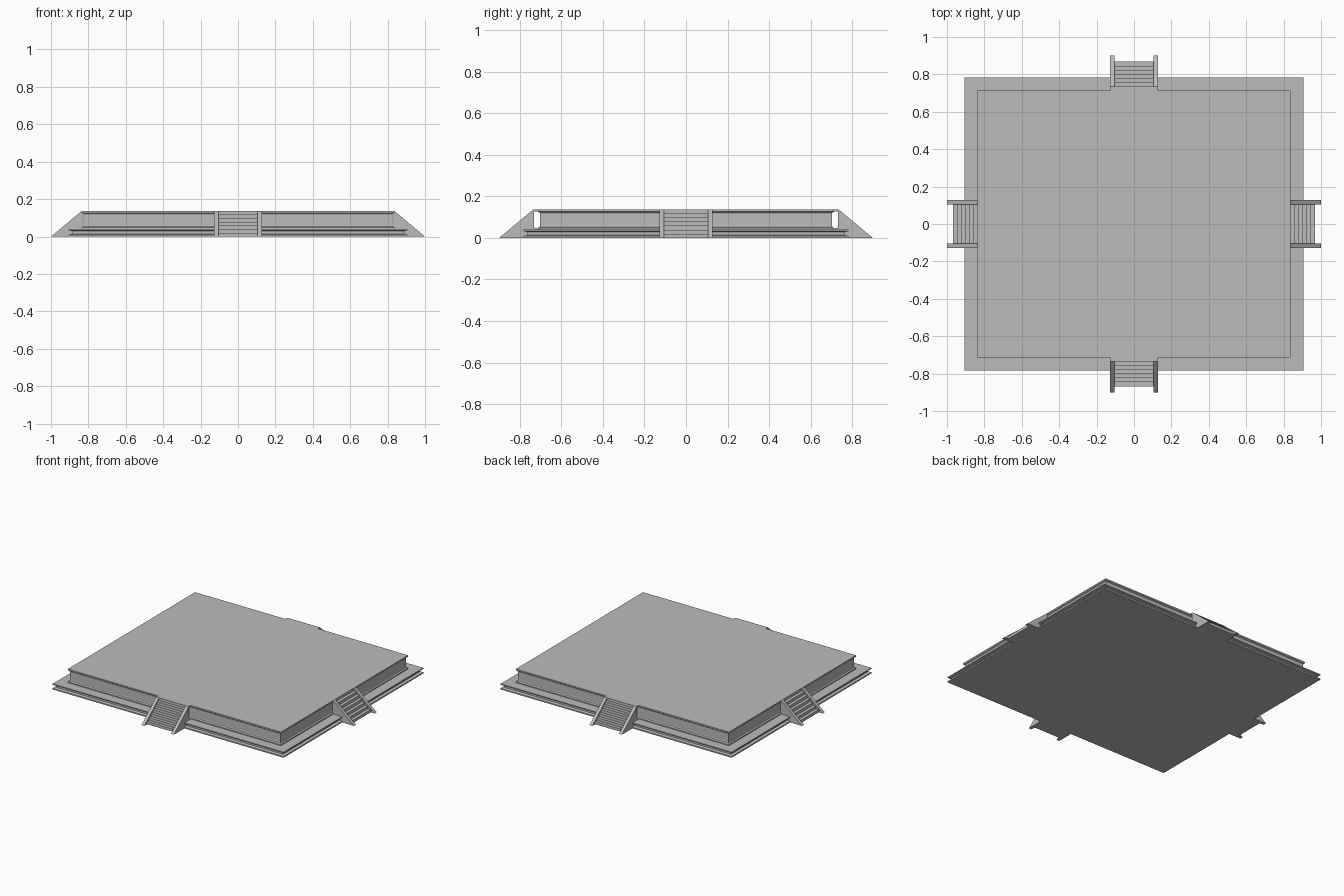
import bpy, bmesh
from math import pi
from mathutils import Matrix

default = bpy.data.objects.get("Cube")
if default:
    bpy.data.objects.remove(default, do_unlink=True)

stone = bpy.data.materials.new("grey stone")
stone.use_nodes = True
GREY = (0.5, 0.5, 0.5, 1)
stone.diffuse_color = GREY
stone.node_tree.nodes["Principled BSDF"].inputs["Base Color"].default_value = GREY

HEIGHT = 0.137
HALF_X, HALF_Y = 0.906, 0.783


def add_object(name, bm, matrix=None):
    bmesh.ops.recalc_face_normals(bm, faces=bm.faces[:])
    mesh = bpy.data.meshes.new(name)
    bm.to_mesh(mesh)
    bm.free()
    mesh.materials.append(stone)
    obj = bpy.data.objects.new(name, mesh)
    if matrix:
        obj.matrix_world = matrix
    bpy.context.collection.objects.link(obj)
    return obj


def extrude_profile(name, profile, x0, x1, matrix):
    """Side profile of (distance inward, height) points, extruded across x."""
    bm = bmesh.new()
    face = bm.faces.new([bm.verts.new((x0, d, z)) for d, z in profile])
    side = bmesh.ops.extrude_face_region(bm, geom=[face])["geom"]
    verts = [v for v in side if isinstance(v, bmesh.types.BMVert)]
    bmesh.ops.translate(bm, verts=verts, vec=(x1 - x0, 0, 0))
    return add_object(name, bm, matrix)


# Platform: moulded profile (inset, height) swept round a rectangle
moulding = [(0, 0), (0, 0.009), (0.018, 0.013), (0.018, 0.029), (0, 0.033),
            (0, 0.04), (0.07, 0.04), (0.07, 0.047), (0.078, 0.053),
            (0.08, 0.06), (0.08, 0.115), (0.078, 0.122), (0.07, 0.127),
            (0.07, HEIGHT)]
bm = bmesh.new()
rings = []
for inset, z in moulding:
    x, y = HALF_X - inset, HALF_Y - inset
    rings.append([bm.verts.new((sx * x, sy * y, z))
                  for sx, sy in ((-1, -1), (1, -1), (1, 1), (-1, 1))])
for low, high in zip(rings, rings[1:]):
    for i in range(4):
        j = (i + 1) % 4
        bm.faces.new((low[i], low[j], high[j], high[i]))
bm.faces.new(rings[0])
bm.faces.new(rings[-1])
add_object("platform", bm)

# Stairs: seven treads between sloping cheek walls, one flight per side
STEPS, START, END, BACK = 7, 0.032, 0.187, 0.169
tread, riser = (END - START) / STEPS, HEIGHT / STEPS

step_profile = [(START, 0)]
for i in range(STEPS):
    step_profile += [(START + i * tread, (i + 1) * riser),
                     (START + (i + 1) * tread, (i + 1) * riser)]
step_profile += [(END, 0.127), (BACK, 0.127), (BACK, 0)]
# Vertical riser of the first step shares the start point above
cheek_profile = [(0, 0), (0.165, HEIGHT), (END, HEIGHT), (END, 0.127),
                 (BACK, 0.127), (BACK, 0.05), (END, 0.045), (END, 0)]

for side, turn, reach in (("front", 0, 0.9), ("left", 1, 1.0),
                          ("back", 2, 0.9), ("right", 3, 1.0)):
    place = Matrix.Rotation(turn * pi / 2, 4, "Z") @ Matrix.Translation((0, -reach, 0))
    extrude_profile(side + "_steps", step_profile, -0.107, 0.107, place)
    for label, x0, x1 in (("a", -0.127, -0.105), ("b", 0.105, 0.127)):
        extrude_profile(f"{side}_cheek_wall_{label}", cheek_profile, x0, x1, place)
